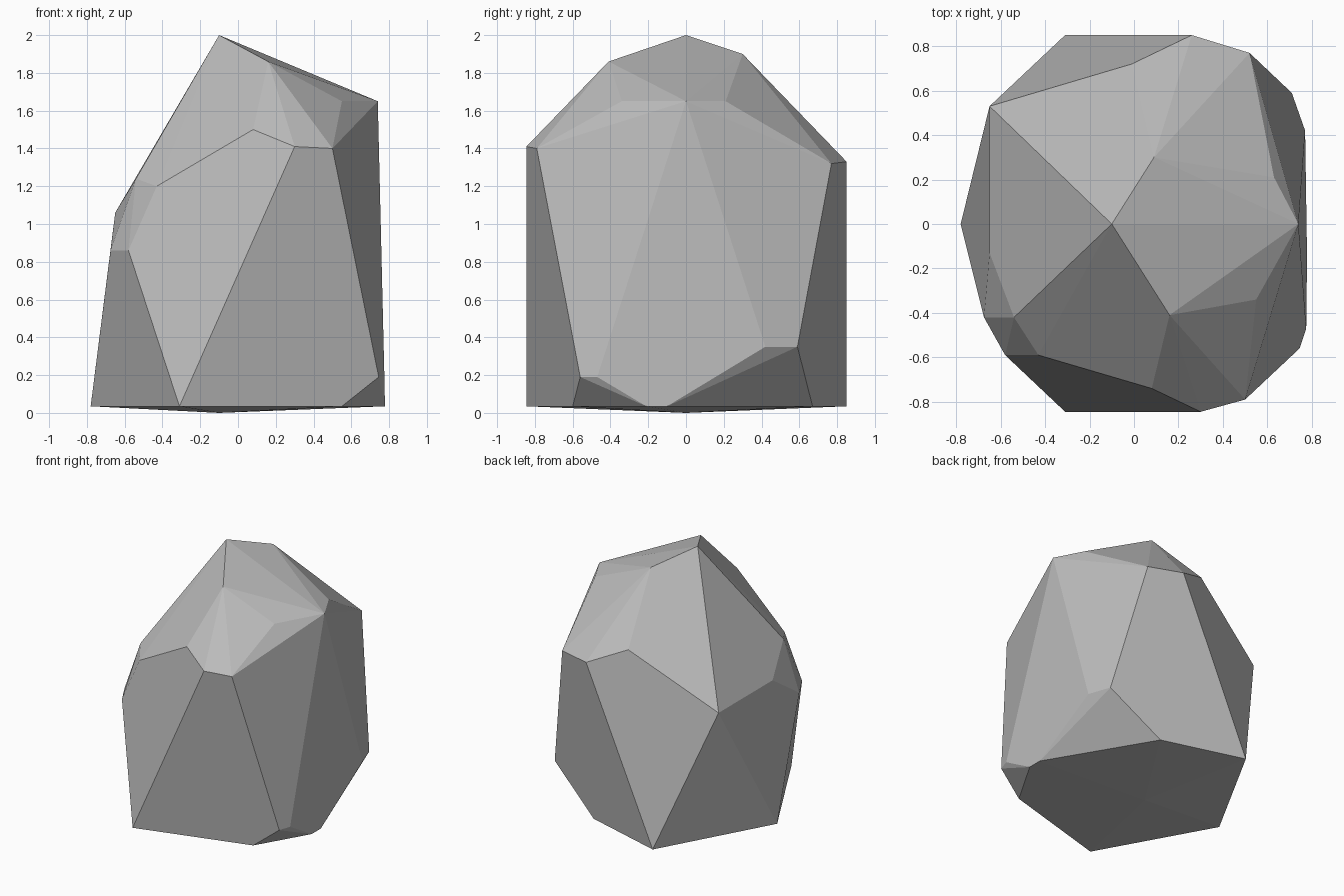
import bpy
import bmesh
from math import radians

default_cube = bpy.data.objects.get("Cube")
if default_cube:
    bpy.data.objects.remove(default_cube, do_unlink=True)


def make_material(name, colour):
    material = bpy.data.materials.new(name)
    material.use_nodes = True
    material.diffuse_color = colour
    shader = next(node for node in material.node_tree.nodes
                  if node.type == "BSDF_PRINCIPLED")
    shader.inputs["Base Color"].default_value = colour
    shader.inputs["Roughness"].default_value = 0.9
    return material


def build_faceted_stone(name, corners, material):
    """Wrap the chiselled corners in a convex shell with flat facets."""
    shell = bmesh.new()
    for corner in corners:
        shell.verts.new(corner)
    hull = bmesh.ops.convex_hull(shell, input=shell.verts[:])
    unused = {item for key in ("geom_interior", "geom_unused")
              for item in hull[key]
              if isinstance(item, bmesh.types.BMVert) and not item.link_faces}
    bmesh.ops.delete(shell, geom=list(unused), context="VERTS")
    # Join the hull triangles into whole facets
    bmesh.ops.dissolve_limit(shell, angle_limit=radians(2),
                             verts=shell.verts[:], edges=shell.edges[:])
    bmesh.ops.recalc_face_normals(shell, faces=shell.faces[:])
    for face in shell.faces:
        face.smooth = False
    mesh = bpy.data.meshes.new(name)
    shell.to_mesh(mesh)
    shell.free()
    mesh.materials.append(material)
    stone = bpy.data.objects.new(name, mesh)
    bpy.context.collection.objects.link(stone)
    return stone


# Peak and the sloping cap around it
peak = [(-.1, 0, 2), (.16, -.41, 1.86), (.09, .3, 1.9)]
cap_edge = [(x, y, 1.65) for x, y in ((.55, -.34), (.74, 0), (.63, .21))]

# Shoulders: front, back, and the lower right side
front_shoulder = [(.08, -.74, 1.5), (.3, -.845, 1.41), (.5, -.79, 1.4)]
back_shoulder = [(-.01, .72, 1.45), (.26, .85, 1.33), (.52, .77, 1.32)]
right_shoulder = [(-.65, .53, 1.06), (-.65, -.13, 1.06), (-.54, -.42, 1.24),
                  (-.43, -.59, 1.2), (-.58, -.59, .86), (-.675, -.42, .86)]

# Chips knocked off the two lower left corners
front_chip = [(.775, -.47, .19), (.745, -.56, .19)]
back_chip = [(.77, .42, .35), (.71, .59, .35)]

# Base rim and the shallow point underneath
rim = [(x, y, .035) for x, y in ((-.78, 0), (-.31, -.845), (.55, -.6),
                                 (.778, -.21), (.778, -.1), (.32, .67),
                                 (-.31, .85))]
underside = [(-.1, 0, 0)]

stone_grey = make_material("stone grey", (.5, .5, .5, 1))
build_faceted_stone("stone", peak + cap_edge + front_shoulder + back_shoulder
                    + right_shoulder + front_chip + back_chip + rim
                    + underside, stone_grey)
